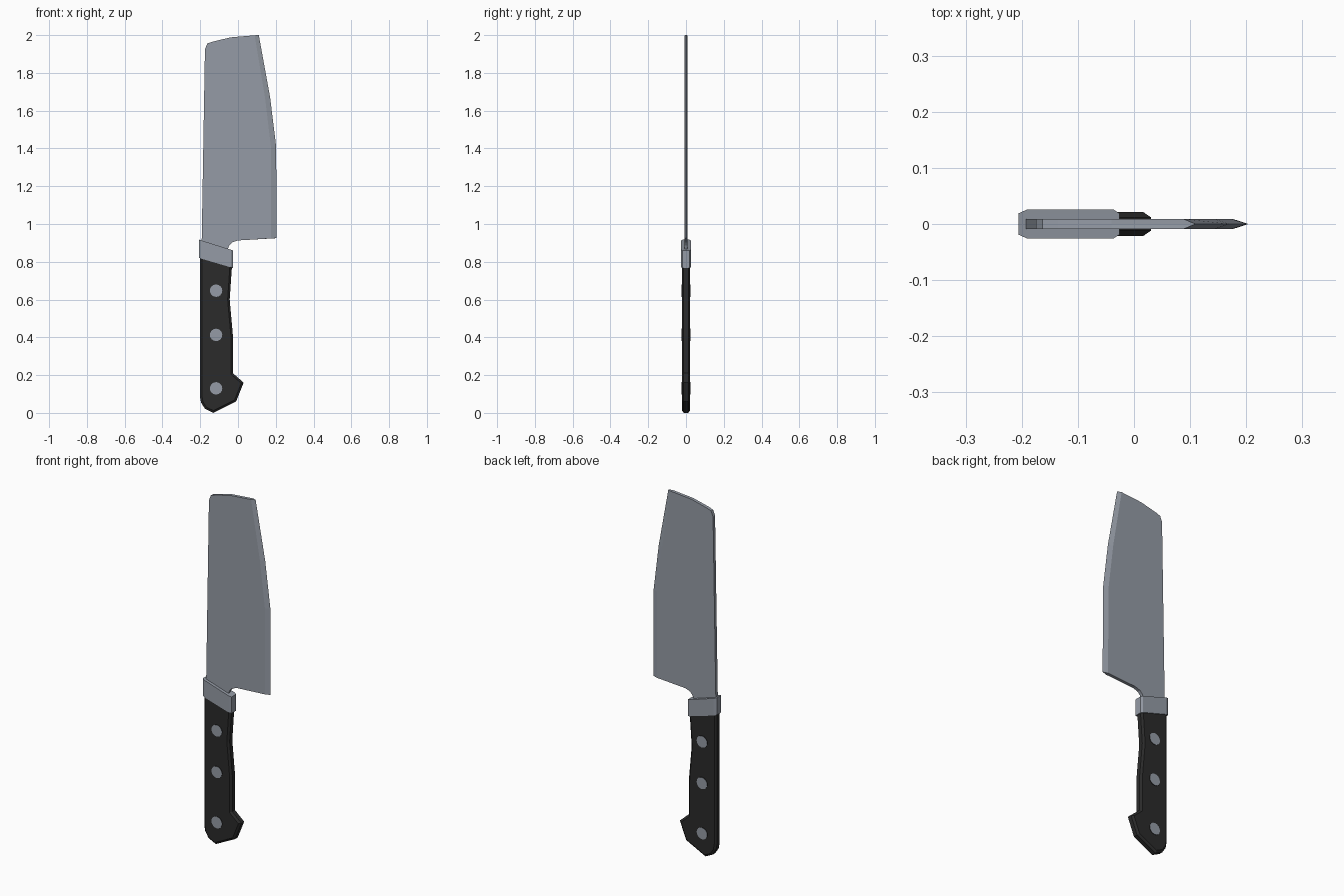
import bpy, bmesh, math
from mathutils import Vector

if "Cube" in bpy.data.objects:
    bpy.data.objects.remove(bpy.data.objects["Cube"])


def material(name, rgb):
    m = bpy.data.materials.new(name)
    m.diffuse_color = (*rgb, 1)
    m.use_nodes = True
    m.node_tree.nodes["Principled BSDF"].inputs["Base Color"].default_value = m.diffuse_color
    return m


STEEL = material("steel grey", (0.30, 0.33, 0.38))
BLACK = material("handle black", (0.024, 0.024, 0.024))


def loft(name, rings, mats):
    """Join outlines of (x, z) points, each at its own y, and cap both ends."""
    bm = bmesh.new()
    loops = [[bm.verts.new((x, y, z)) for x, z in pts] for pts, y in rings]
    n = len(loops[0])
    for a, b in zip(loops, loops[1:]):
        for i in range(n):
            j = (i + 1) % n
            bm.faces.new((a[i], a[j], b[j], b[i]))
    caps = [bm.faces.new(loops[0]), bm.faces.new(loops[-1])]
    if len(mats) > 1:
        for f in caps:
            f.material_index = 1
    bmesh.ops.remove_doubles(bm, verts=bm.verts, dist=1e-6)
    bmesh.ops.recalc_face_normals(bm, faces=bm.faces)
    me = bpy.data.meshes.new(name)
    bm.to_mesh(me)
    bm.free()
    for m in mats:
        me.materials.append(m)
    ob = bpy.data.objects.new(name, me)
    bpy.context.collection.objects.link(ob)
    return ob


def inset(pts, d):
    """Move a counter-clockwise outline inward by d."""
    out = []
    for i in range(len(pts)):
        p, q, r = (Vector(pts[k % len(pts)]) for k in (i - 1, i, i + 1))
        e, f = (q - p).normalized(), (r - q).normalized()
        n1, n2 = Vector((-e.y, e.x)), Vector((-f.y, f.x))
        out.append(tuple(q + (n1 + n2) * d / (1 + n1.dot(n2))))
    return out


# blade: flat body with the cutting side ground down to a line
back = [(0.11, 2.0), (-0.04, 1.988), (-0.135, 1.965), (-0.163, 1.955), (-0.175, 1.925),
        (-0.193, 0.86), (-0.055, 0.82), (-0.055, 0.865), (-0.047, 0.885),
        (-0.032, 0.902), (0.0, 0.913)]
edge = [(0.204, 0.925), (0.202, 1.41), (0.17, 1.67)]
ground = [(0.176, 0.924), (0.174, 1.41), (0.143, 1.67)]
body = [(0.088, 1.999)] + back[1:] + ground
loft("blade", [(body, -0.009), (back + edge, 0), (body, 0.009)], [STEEL])

# bolster: slanted collar with chamfered ends
outer = [(-0.206, 0.82), (-0.026, 0.767), (-0.026, 0.86), (-0.206, 0.917)]
inner = [(-0.19, 0.815), (-0.037, 0.770), (-0.037, 0.8635), (-0.19, 0.912)]
loft("bolster", [(inner, -0.026), (outer, -0.019), (outer, 0.019), (inner, 0.026)], [STEEL])

# handle: chamfered grip with hooked butt
grip = [(-0.202, 0.84), (-0.202, 0.09), (-0.196, 0.055), (-0.175, 0.022), (-0.13, 0.0),
        (-0.01, 0.06), (0.03, 0.16), (-0.027, 0.21), (-0.027, 0.41),
        (-0.044, 0.60), (-0.031, 0.79)]
small = inset(grip, 0.011)
loft("handle", [(small, -0.021), (grip, -0.012), (grip, 0.012), (small, 0.021)], [BLACK])

# rivets: dark rims with steel faces on both sides
for k, z in enumerate((0.13, 0.413, 0.647)):
    disc = [(-0.116 + 0.033 * math.cos(t * math.tau / 16),
             z + 0.033 * math.sin(t * math.tau / 16)) for t in range(16)]
    loft(f"rivet_{k + 1}", [(disc, -0.024), (disc, 0.024)], [BLACK, STEEL])
